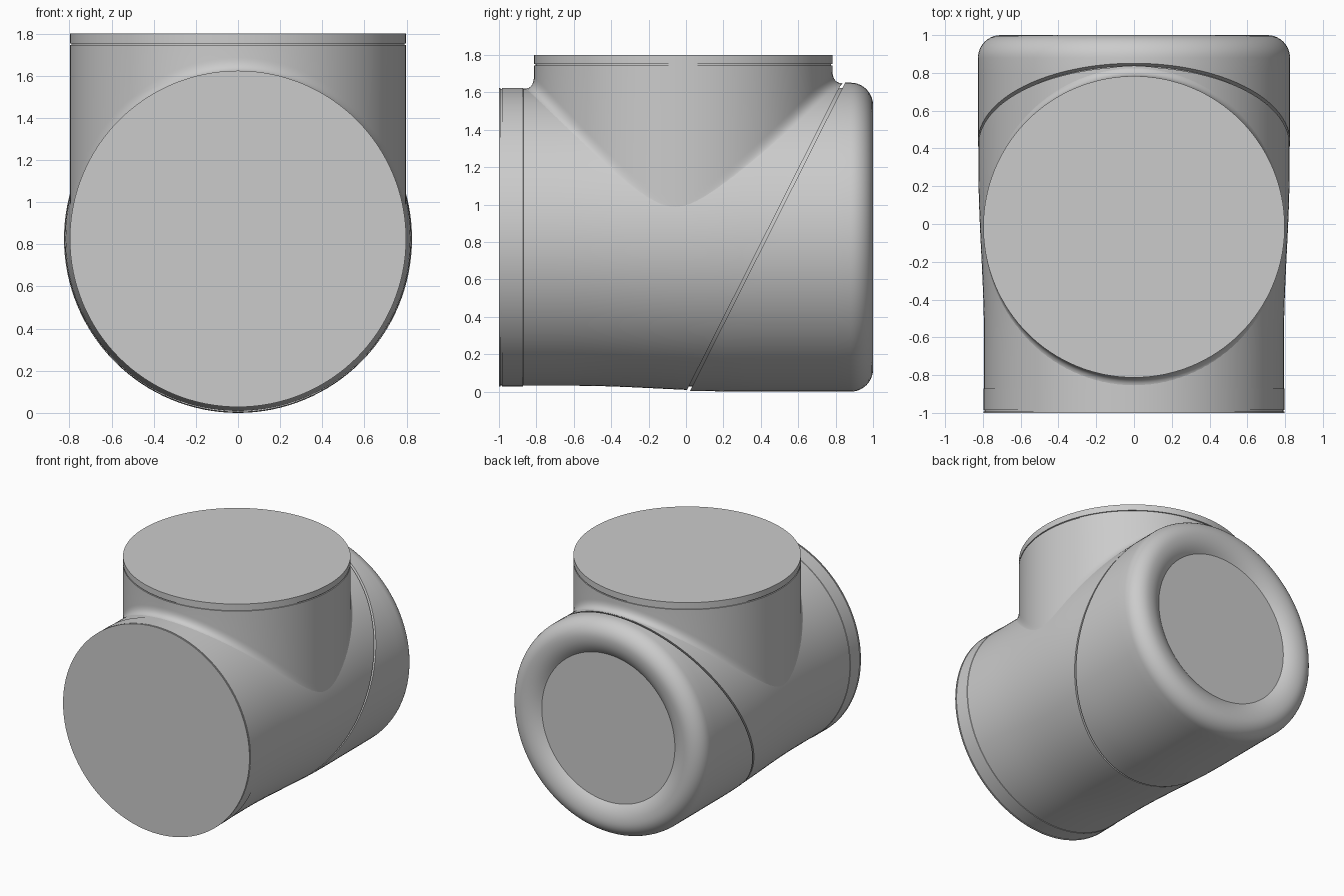
import bpy, bmesh
from math import sin, cos, pi, sqrt
from mathutils import Vector

if "Cube" in bpy.data.objects:
    bpy.data.objects.remove(bpy.data.objects["Cube"])

SEG = 128
ZC = 0.826                      # height of the barrel axis
NECK_R, NECK_Y = 0.798, -0.015


def barrel_r(y):
    # straight at the front, swelling gently towards the back
    t = min(max((y + 0.6) / 0.9, 0), 1)
    return 0.794 + 0.03 * t * t * (3 - 2 * t)


def loft(bm, rings, cap_start=False, cap_end=False):
    rows = [[bm.verts.new(p) for p in ring] for ring in rings]
    for a, b in zip(rows, rows[1:]):
        for i in range(SEG):
            j = (i + 1) % SEG
            bm.faces.new((a[i], a[j], b[j], b[i]))
    if cap_start:
        bm.faces.new(rows[0][::-1])
    if cap_end:
        bm.faces.new(rows[-1])


def lathe_y(bm, profile, **caps):
    loft(bm, [[(r * cos(2 * pi * i / SEG), y, ZC - r * sin(2 * pi * i / SEG))
               for i in range(SEG)] for y, r in profile], **caps)


def finish(name, bm):
    bmesh.ops.recalc_face_normals(bm, faces=bm.faces)
    mesh = bpy.data.meshes.new(name)
    bm.to_mesh(mesh)
    bm.free()
    obj = bpy.data.objects.new(name, mesh)
    bpy.context.collection.objects.link(obj)
    bpy.ops.object.select_all(action='DESELECT')
    obj.select_set(True)
    bpy.context.view_layer.objects.active = obj
    bpy.ops.object.shade_smooth_by_angle()
    return obj


# slanted seam plane between body and end cap
SEAM_A, SEAM_B = Vector((0, 0.01, 0.0)), Vector((0, 0.842, 1.652))
SLOPE = (SEAM_B - SEAM_A).normalized()
NORMAL = Vector((0, SLOPE.z, -SLOPE.y))


def cut_at_seam(bm, side):
    # trim one side of the seam, then fold the cut edge inwards as a groove wall
    co = SEAM_A + NORMAL * 0.008 * side
    res = bmesh.ops.bisect_plane(bm, geom=bm.verts[:] + bm.edges[:] + bm.faces[:], dist=1e-6,
                                 plane_co=co, plane_no=NORMAL,
                                 clear_outer=side < 0, clear_inner=side > 0)
    edges = [e for e in res['geom_cut'] if isinstance(e, bmesh.types.BMEdge)]
    new = bmesh.ops.extrude_edge_only(bm, edges=edges)['geom']
    axis = Vector((0, co.y - NORMAL.z * (ZC - co.z) / NORMAL.y, ZC))
    for v in new:
        if isinstance(v, bmesh.types.BMVert):
            v.co = axis + (v.co - axis) * 0.965


# body barrel with the thin front rim
bm = bmesh.new()
profile = [(-1, 0.798), (-0.992, 0.798), (-0.992, 0.792), (-0.985, 0.792), (-0.985, 0.797),
           (-0.872, 0.797), (-0.87, 0.794)]
profile += [(-0.8 + 0.1 * i, barrel_r(-0.8 + 0.1 * i)) for i in range(19)]
lathe_y(bm, profile, cap_start=True)
cut_at_seam(bm, -1)
finish("barrel_body", bm)

# end cap with rolled rim and shallow recessed disc
bm = bmesh.new()
profile = [(-0.2 + 0.1 * i, max(0.82, barrel_r(-0.2 + 0.1 * i)) + 0.002) for i in range(11)]
profile += [(0.88 + 0.12 * sin(pi * i / 20), 0.706 + 0.12 * cos(pi * i / 20)) for i in range(11)]
for i in range(1, 9):
    t = i / 8
    profile.append((1 - 0.05 * t * t,
                    0.706 * (1 - t) ** 2 + 2 * t * (1 - t) * 0.63 + 0.57 * t * t))
lathe_y(bm, profile, cap_end=True)
cut_at_seam(bm, 1)
finish("end_cap", bm)

# groove floor inside the seam
bm = bmesh.new()
lathe_y(bm, [(-0.04, 0.797), (0.88, 0.797)])
finish("seam_core", bm)


# neck with a flared fillet onto the barrel
def surface_z(x, y):
    return ZC + sqrt(max(barrel_r(y) ** 2 - x * x, 0))


def neck_column(a):
    c, s = cos(a), sin(a)
    flare = 0.055 * s * s
    foot = surface_z(NECK_R * c, NECK_Y + NECK_R * s)
    out = NECK_R + flare
    end = surface_z(out * c, NECK_Y + out * s) - 0.002
    lift = 0.05 + flare * 0.3
    pts = [(NECK_R, 1.8), (NECK_R, 1.753), (NECK_R - 0.008, 1.753),
           (NECK_R - 0.008, 1.745), (NECK_R, 1.745)]
    for i in range(11):
        t = i / 10
        pts.append((NECK_R + flare * t * t,
                    (1 - t) ** 2 * min(foot + lift, 1.74) + 2 * t * (1 - t) * foot + t * t * end))
    return [(r * c, NECK_Y + r * s, z) for r, z in pts]


bm = bmesh.new()
columns = [neck_column(2 * pi * i / SEG) for i in range(SEG)]
loft(bm, list(zip(*columns)), cap_start=True)
finish("neck", bm)
